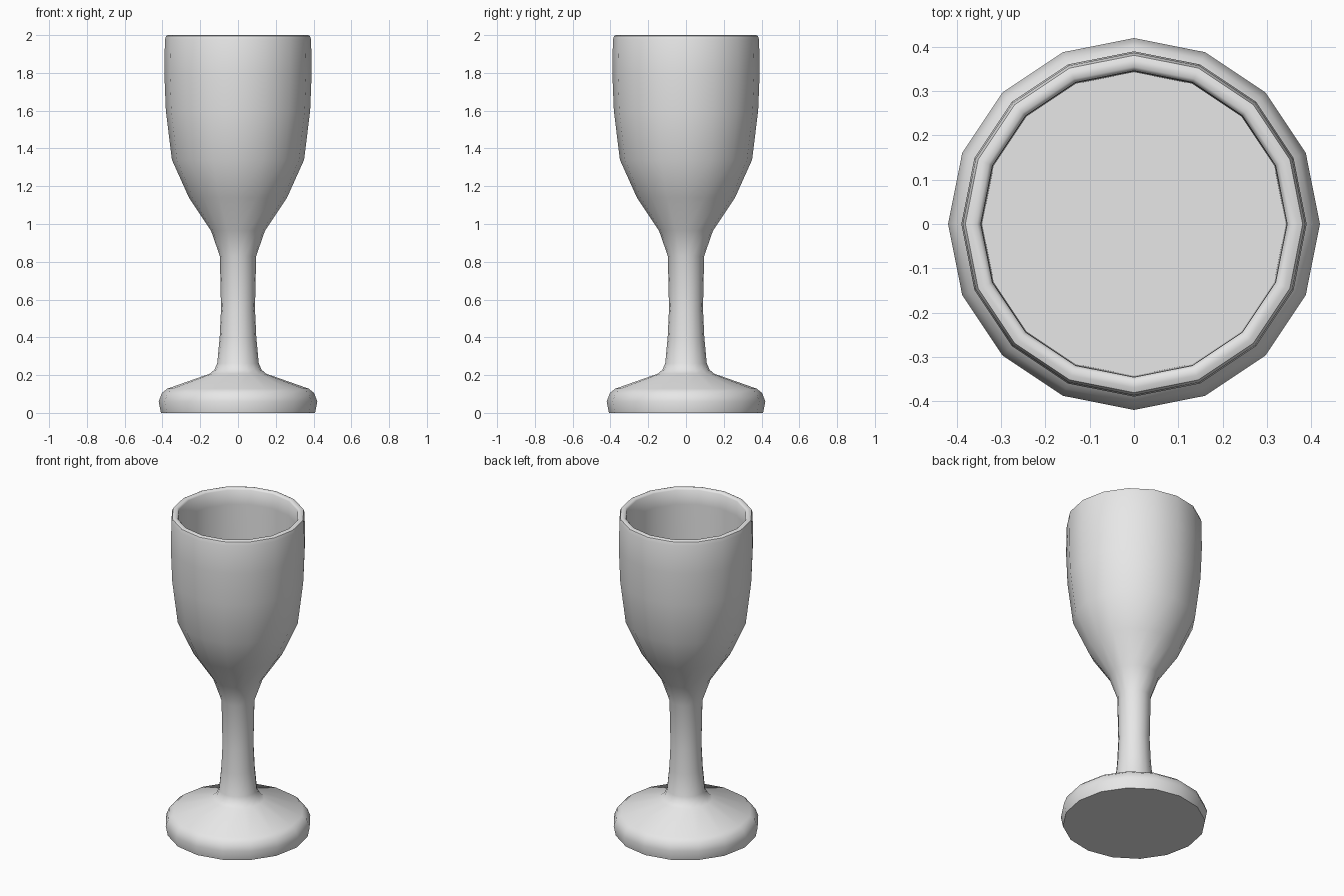
import bpy, bmesh, math

if "Cube" in bpy.data.objects:
    bpy.data.objects.remove(bpy.data.objects["Cube"])

SIDES = 16
grey = bpy.data.materials.new("plain grey")
grey.diffuse_color = (0.8, 0.8, 0.8, 1)
grey.use_nodes = True
grey.node_tree.nodes["Principled BSDF"].inputs["Base Color"].default_value = grey.diffuse_color

# Profile (radius, height): foot, stem, bowl, rim, then down the inside to the floor
foot = [(0.408, 0), (0.42, 0.06), (0.403, 0.105), (0.375, 0.128), (0.15, 0.207)]
stem = [(0.125, 0.228), (0.11, 0.262), (0.097, 0.4), (0.09, 0.55), (0.096, 0.83)]
bowl = [(0.143, 0.965), (0.26, 1.14), (0.35, 1.34), (0.382, 1.6), (0.39, 1.8)]
rim = [(0.387, 1.975), (0.381, 1.996), (0.37, 2.0), (0.355, 2.0), (0.346, 1.99)]
inside = [(0.345, 1.9), (0.343, 1.56)]


def lathe(name, profile):
    bm = bmesh.new()
    rings = []
    for r, z in profile:
        rings.append([bm.verts.new((r * math.cos(2 * math.pi * i / SIDES),
                                    r * math.sin(2 * math.pi * i / SIDES), z))
                      for i in range(SIDES)])
    for a, b in zip(rings, rings[1:]):
        for i in range(SIDES):
            j = (i + 1) % SIDES
            bm.faces.new((a[i], a[j], b[j], b[i]))
    bm.faces.new(rings[0][::-1])   # underside
    bm.faces.new(rings[-1])        # inner floor
    bmesh.ops.recalc_face_normals(bm, faces=bm.faces)
    mesh = bpy.data.meshes.new(name)
    bm.to_mesh(mesh)
    bm.free()
    mesh.materials.append(grey)
    obj = bpy.data.objects.new(name, mesh)
    bpy.context.collection.objects.link(obj)
    bpy.context.view_layer.objects.active = obj
    obj.select_set(True)
    bpy.ops.object.shade_smooth_by_angle(angle=math.radians(50))
    return obj


lathe("goblet", foot + stem + bowl + rim + inside)
